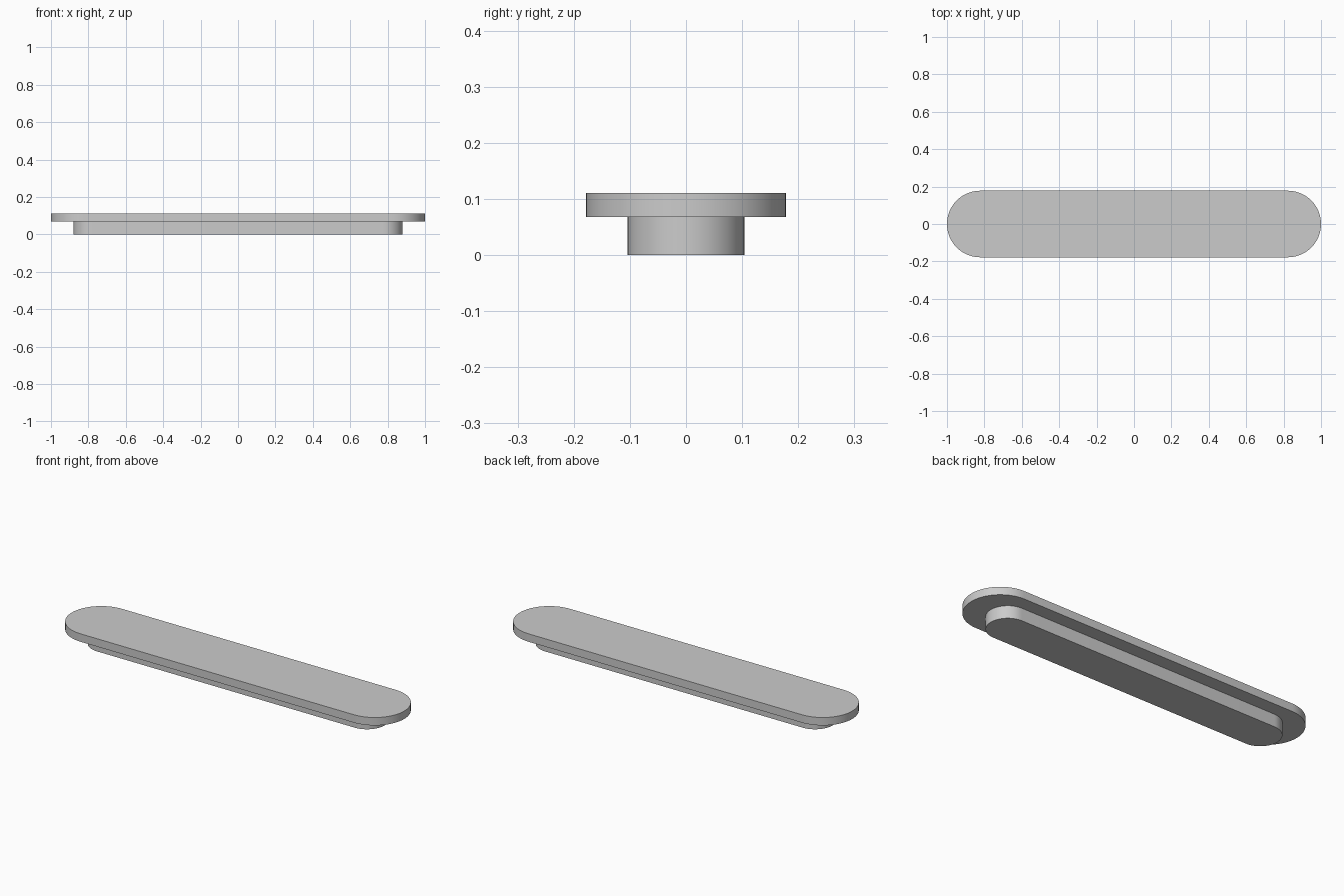
import bpy
import bmesh
from math import cos, sin, pi, radians

cube = bpy.data.objects.get("Cube")
if cube:
    bpy.data.objects.remove(cube, do_unlink=True)

grey = bpy.data.materials.new("light grey")
grey.use_nodes = True
colour = (0.6, 0.6, 0.6, 1)
grey.diffuse_color = colour
grey.node_tree.nodes["Principled BSDF"].inputs["Base Color"].default_value = colour


def rounded_bar(name, half_length, radius, bottom, top, steps=32):
    """Solid bar with semicircular ends, lying along x."""
    bm = bmesh.new()
    outline = []
    for side, start in ((1, -pi / 2), (-1, pi / 2)):
        centre = side * (half_length - radius)
        for i in range(steps + 1):
            a = start + pi * i / steps
            outline.append(bm.verts.new((centre + radius * cos(a), radius * sin(a), bottom)))
    base = bm.faces.new(outline)
    extruded = bmesh.ops.extrude_face_region(bm, geom=[base], use_keep_orig=True)
    for v in extruded["geom"]:
        if isinstance(v, bmesh.types.BMVert):
            v.co.z = top
    bmesh.ops.recalc_face_normals(bm, faces=bm.faces)
    mesh = bpy.data.meshes.new(name)
    bm.to_mesh(mesh)
    bm.free()
    mesh.materials.append(grey)
    obj = bpy.data.objects.new(name, mesh)
    bpy.context.collection.objects.link(obj)
    bpy.ops.object.select_all(action="DESELECT")
    obj.select_set(True)
    bpy.context.view_layer.objects.active = obj
    bpy.ops.object.shade_smooth_by_angle(angle=radians(30))
    return obj


# Narrow foot below, wide plate on top
rounded_bar("lower_foot", 0.88, 0.104, 0, 0.068)
rounded_bar("top_plate", 1.0, 0.178, 0.068, 0.111)
